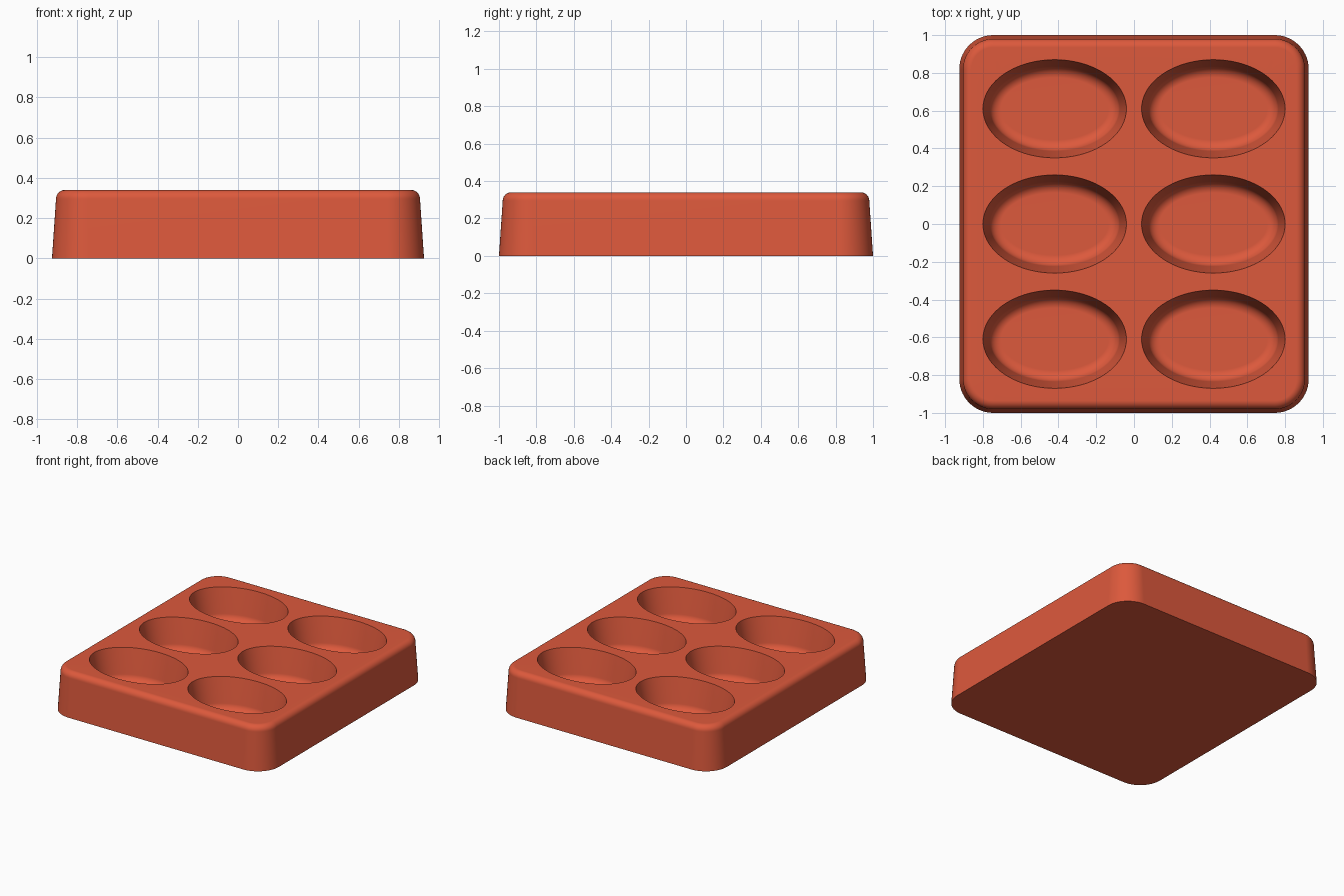
import bpy
import bmesh
from math import sin, cos, pi, radians

old = bpy.data.objects.get("Cube")
if old:
    bpy.data.objects.remove(old, do_unlink=True)

HALF_X, HALF_Y, HEIGHT = 0.925, 1.0, 0.34
CORNER, DRAFT, ROUND = 0.18, 0.02, 0.045
CUP_X, CUP_Y, CUP_FLOOR = 0.38, 0.26, 0.10
CUP_DRAFT, CUP_ROUND = 0.035, 0.06


def rounded_rect(inset, z, steps=14):
    """Outline of the block, moved inwards by inset."""
    r = CORNER - inset
    points = []
    for quarter, (sx, sy) in enumerate([(1, 1), (-1, 1), (-1, -1), (1, -1)]):
        for i in range(steps + 1):
            a = (quarter + i / steps) * pi / 2
            points.append((sx * (HALF_X - CORNER) + r * cos(a),
                           sy * (HALF_Y - CORNER) + r * sin(a), z))
    return points


def ellipse(cx, cy, inset, z, steps=72):
    return [(cx + (CUP_X - inset) * cos(2 * pi * i / steps),
             cy + (CUP_Y - inset) * sin(2 * pi * i / steps), z) for i in range(steps)]


def loft(bm, outlines):
    """Skin a stack of outlines and return the first and last vertex loops."""
    loops = [[bm.verts.new(p) for p in outline] for outline in outlines]
    for low, high in zip(loops, loops[1:]):
        for i in range(len(low)):
            j = (i + 1) % len(low)
            bm.faces.new((low[i], low[j], high[j], high[i]))
    return loops[0], loops[-1]


def loop_edges(bm, loop):
    return [bm.edges.get((a, b)) for a, b in zip(loop, loop[1:] + loop[:1])]


bm = bmesh.new()
arc = [i / 8 * pi / 2 for i in range(9)]

# Tapered outer walls with a rounded top edge, closed underneath
outer = [rounded_rect(0, 0)]
outer += [rounded_rect(DRAFT + ROUND * (1 - cos(a)), HEIGHT - ROUND * (1 - sin(a))) for a in arc]
base, top = loft(bm, outer)
bm.faces.new(list(reversed(base)))
rims = loop_edges(bm, top)

# Six oval wells with flat floors and rounded floor edges
for cx in (-0.42, 0.42):
    for cy in (-0.61, 0, 0.61):
        well = [ellipse(cx, cy, 0, HEIGHT)]
        well += [ellipse(cx, cy, CUP_DRAFT + CUP_ROUND * (1 - cos(a)),
                         CUP_FLOOR + CUP_ROUND * (1 - sin(a))) for a in arc]
        rim, floor = loft(bm, well)
        bm.faces.new(floor)
        rims += loop_edges(bm, rim)

# Flat top surface around the wells
bmesh.ops.triangle_fill(bm, edges=rims, use_beauty=True, normal=(0, 0, 1))
bmesh.ops.recalc_face_normals(bm, faces=bm.faces[:])

mesh = bpy.data.meshes.new("mould_tray")
bm.to_mesh(mesh)
bm.free()
tray = bpy.data.objects.new("mould_tray", mesh)
bpy.context.collection.objects.link(tray)

# Terracotta red material
colour = (0.72, 0.10, 0.045, 1)
mat = bpy.data.materials.new("terracotta_red")
mat.use_nodes = True
mat.diffuse_color = colour
mat.node_tree.nodes["Principled BSDF"].inputs["Base Color"].default_value = colour
mesh.materials.append(mat)

# Smooth curves, crisp rims, flat top
bpy.ops.object.select_all(action='DESELECT')
tray.select_set(True)
bpy.context.view_layer.objects.active = tray
bpy.ops.object.shade_smooth_by_angle(angle=radians(35))
weighted = tray.modifiers.new("flat_surfaces", 'WEIGHTED_NORMAL')
weighted.keep_sharp = True
